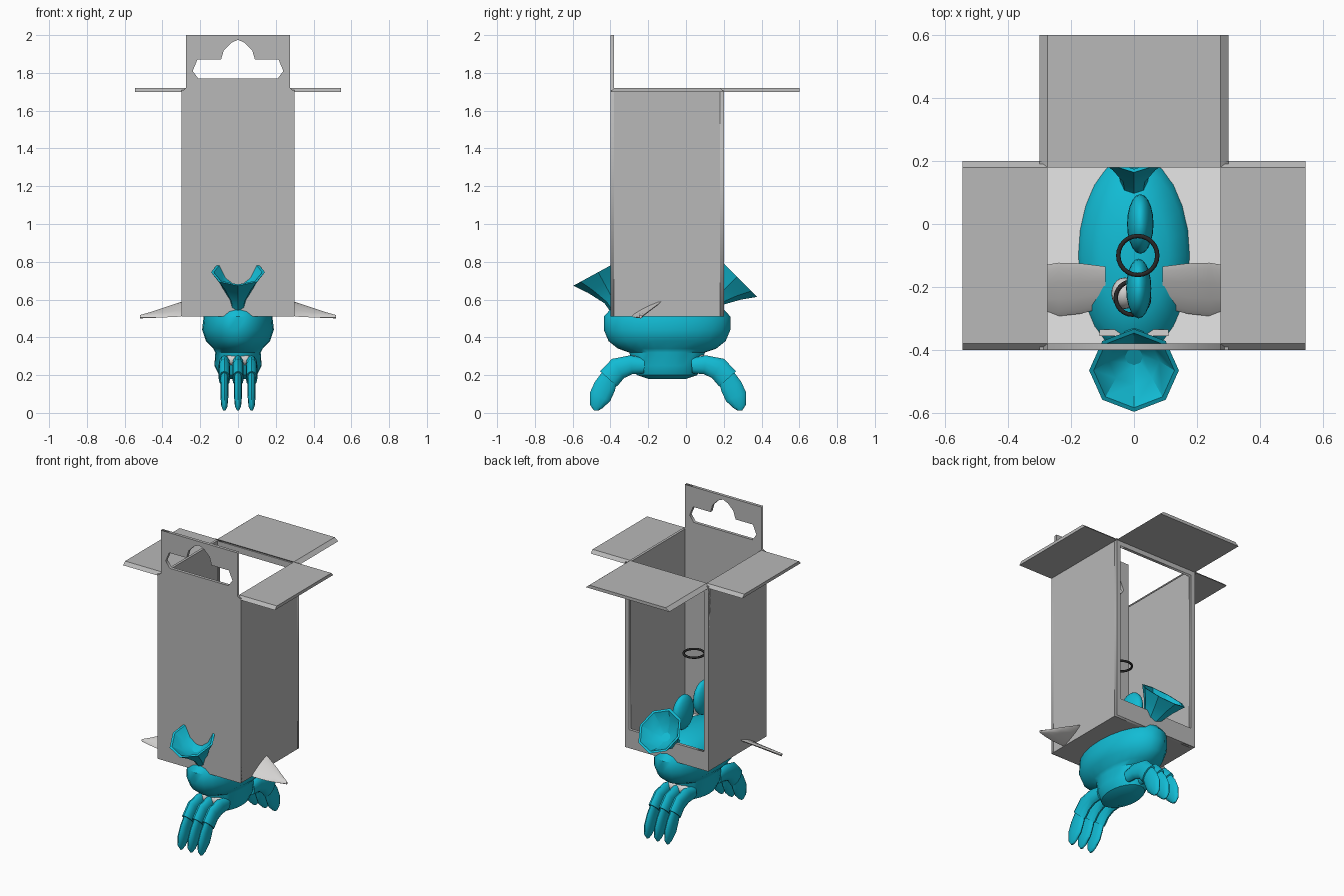
import bpy, bmesh
from math import pi, sin, cos
from mathutils import Vector, Matrix

if "Cube" in bpy.data.objects:
    bpy.data.objects.remove(bpy.data.objects["Cube"])


def material(name, rgb):
    m = bpy.data.materials.new(name)
    m.use_nodes = True
    m.diffuse_color = (*rgb, 1)
    m.node_tree.nodes["Principled BSDF"].inputs["Base Color"].default_value = (*rgb, 1)
    return m


GREY = material("card grey", (0.48, 0.48, 0.48))
PALE = material("pale grey", (0.66, 0.65, 0.64))
CYAN = material("cyan", (0.006, 0.50, 0.66))
BLACK = material("ring black", (0.02, 0.02, 0.02))
WHITE = material("floor white", (0.95, 0.95, 0.95))


def finish(name, bm, mat, smooth=None):
    bmesh.ops.recalc_face_normals(bm, faces=bm.faces[:])
    me = bpy.data.meshes.new(name)
    bm.to_mesh(me)
    bm.free()
    ob = bpy.data.objects.new(name, me)
    bpy.context.collection.objects.link(ob)
    me.materials.append(mat)
    if smooth:
        bpy.ops.object.select_all(action="DESELECT")
        ob.select_set(True)
        bpy.context.view_layer.objects.active = ob
        bpy.ops.object.shade_smooth_by_angle(angle=smooth)
    return ob


def loft(name, rings, mat, smooth=None):
    """Skin a row of closed rings and cap both ends."""
    bm = bmesh.new()
    rows = [[bm.verts.new(p) for p in r] for r in rings]
    n = len(rows[0])
    for a, b in zip(rows, rows[1:]):
        for i in range(n):
            j = (i + 1) % n
            bm.faces.new((a[i], a[j], b[j], b[i]))
    bm.faces.new(rows[0])
    bm.faces.new(rows[-1])
    return finish(name, bm, mat, smooth)


def ellipse(centre, u, v, n=16):
    c, u, v = Vector(centre), Vector(u), Vector(v)
    return [c + u * cos(2 * pi * i / n) + v * sin(2 * pi * i / n) for i in range(n)]


def block(name, lo, hi, mat):
    lo, hi = Vector(lo), Vector(hi)
    bm = bmesh.new()
    size = Matrix.Diagonal((*(hi - lo), 1))
    bmesh.ops.create_cube(bm, size=1, matrix=Matrix.Translation((lo + hi) / 2) @ size)
    return finish(name, bm, mat)


def ball(name, centre, radii, mat):
    bm = bmesh.new()
    mx = Matrix.Translation(centre) @ Matrix.Diagonal((*radii, 1))
    bmesh.ops.create_uvsphere(bm, u_segments=20, v_segments=12, radius=1, matrix=mx)
    return finish(name, bm, mat, 0.8)


def panel(name, outlines, y, mat):
    """Upright card sheet; the second outline is cut out of the first."""
    cu = bpy.data.curves.new(name, "CURVE")
    cu.dimensions, cu.fill_mode, cu.extrude = "2D", "BOTH", 0.01
    for pts in outlines:
        sp = cu.splines.new("POLY")
        sp.points.add(len(pts) - 1)
        for p, (x, z) in zip(sp.points, pts):
            p.co = (x, z, 0, 1)
        sp.use_cyclic_u = True
    ob = bpy.data.objects.new(name, cu)
    bpy.context.collection.objects.link(ob)
    ob.location.y, ob.rotation_euler.x = y, pi / 2
    cu.materials.append(mat)
    bpy.ops.object.select_all(action="DESELECT")
    ob.select_set(True)
    bpy.context.view_layer.objects.active = ob
    bpy.ops.object.convert(target="MESH")


def mirrored(half):
    return half + [(-x, z) for x, z in reversed(half) if x > 0]


# Carton: hanging front card, windowed back, sides and floor
hang_hole = mirrored([(0.21, 1.77), (0.24, 1.81), (0.215, 1.87), (0.09, 1.87),
                      (0.075, 1.92), (0.035, 1.96), (0, 1.975)])
panel("front_panel", [mirrored([(0.3, 0.51), (0.3, 1.7), (0.275, 1.72), (0.275, 2)]),
                      hang_hole], -0.39, GREY)
panel("back_window_frame", [mirrored([(0.3, 0.51), (0.3, 1.71)]),
                            mirrored([(0.27, 0.63), (0.27, 1.67)])], 0.19, GREY)
block("box_floor", (-0.3, -0.4, 0.51), (0.3, 0.2, 0.525), GREY)
block("floor_lining", (-0.275, -0.38, 0.525), (0.275, 0.18, 0.529), WHITE)
for s, side in ((1, "left"), (-1, "right")):
    block(side + "_wall", (min(s * 0.275, s * 0.3), -0.4, 0.51),
          (max(s * 0.275, s * 0.3), 0.2, 1.71), GREY)
    # Open side flaps with bevelled ends
    loft(side + "_flap", [
        [(s * 0.3, -0.4, 1.70), (s * 0.545, -0.4, 1.70), (s * 0.545, 0.2, 1.70), (s * 0.3, 0.2, 1.70)],
        [(s * 0.275, -0.38, 1.72), (s * 0.545, -0.38, 1.72), (s * 0.545, 0.18, 1.72),
         (s * 0.275, 0.18, 1.72)]], GREY)
loft("back_flap", [
    [(-0.3, 0.2, 1.70), (0.3, 0.2, 1.70), (0.3, 0.6, 1.70), (-0.3, 0.6, 1.70)],
    [(-0.275, 0.18, 1.72), (0.275, 0.18, 1.72), (0.275, 0.6, 1.72), (-0.275, 0.6, 1.72)]], GREY)

# Rounded body with a narrower belly under the carton
MID = -0.1
body = [(0.18, 0.05, 0.10), (0.20, 0.10, 0.16), (0.25, 0.125, 0.18), (0.32, 0.12, 0.20),
        (0.34, 0.13, 0.26), (0.38, 0.17, 0.31), (0.44, 0.19, 0.335), (0.51, 0.182, 0.335),
        (0.57, 0.165, 0.28), (0.61, 0.11, 0.2), (0.63, 0.04, 0.08)]
loft("body", [ellipse((0, MID, z), (rx, 0, 0), (0, ry, 0), 24) for z, rx, ry in body], CYAN, 0.7)


# Eight-sided flared cups leaning out of the front and back
def cup(name, rim, tilt):
    axis = Vector((0, sin(tilt), cos(tilt)))
    side = Vector((0, cos(tilt), -sin(tilt)))
    steps = [(-0.24, 0.04), (-0.16, 0.05), (-0.07, 0.10), (0, 0.15),
             (0, 0.135), (-0.06, 0.085), (-0.09, 0.03)]
    loft(name, [ellipse(Vector(rim) + axis * h, (r * 0.95, 0, 0), side * r, 8)
                for h, r in steps], CYAN, 0.4)


cup("front_cup", (0, -0.465, 0.745), -0.5)
cup("back_cup", (0, 0.27, 0.72), pi / 4)


# Curled three-finger claws, front and back
def finger(name, path, x, flip, width):
    rings = []
    for i, (y, z, r) in enumerate(path):
        a, b = path[max(i - 1, 0)], path[min(i + 1, len(path) - 1)]
        d = Vector((0, b[0] - a[0], b[1] - a[1])).normalized()
        across = Vector((0, -d.z, d.y)) * r
        w = width * min(1, r / 0.045)
        ring = ellipse((x, y, z), (w, 0, 0), across, 12)
        if flip:
            ring = [Vector((p.x, 2 * MID + 0.01 - p.y, p.z)) for p in ring]
        rings.append(ring)
    loft(name, rings, CYAN, 0.8)


upper = [(-0.22, 0.25, 0.04), (-0.29, 0.255, 0.05), (-0.36, 0.235, 0.06), (-0.41, 0.18, 0.06)]
lower = [(-0.40, 0.2, 0.045), (-0.43, 0.14, 0.058), (-0.455, 0.085, 0.058),
         (-0.475, 0.035, 0.035), (-0.475, 0.012, 0.012)]
for flip, end in ((False, "front"), (True, "back")):
    for x, which in ((-0.072, "right"), (0, "middle"), (0.072, "left")):
        finger(f"{end}_{which}_knuckle", upper, x, flip, 0.03)
        finger(f"{end}_{which}_claw", lower, x, flip, 0.021)
    y = 2 * MID + 0.01 + 0.27 if flip else -0.27
    ball(end + "_claw_pad", (0, y, 0.28), (0.09, 0.03, 0.03), PALE)

# Thin pale fins poking through the side walls
fin = [(0.09, -0.2, 0.065, 0.60), (0.17, -0.205, 0.08, 0.585), (0.24, -0.208, 0.085, 0.57),
       (0.31, -0.21, 0.075, 0.547), (0.40, -0.225, 0.05, 0.53), (0.47, -0.235, 0.025, 0.517),
       (0.52, -0.24, 0.006, 0.509)]
for s, side in ((1, "left"), (-1, "right")):
    loft(side + "_fin", [ellipse((s * x, y, z), (0, r, r * 0.5), (0, -0.004, 0.008), 10)
                         for x, y, r, z in fin], PALE, 0.8)

# Rounded stalks, pale details and dark loops inside the carton
ball("rear_stalk", (0.02, 0, 0.735), (0.042, 0.095, 0.11), CYAN)
ball("front_stalk", (0.015, -0.205, 0.755), (0.04, 0.095, 0.11), CYAN)
ball("pale_knob", (-0.03, -0.22, 0.67), (0.042, 0.05, 0.05), PALE)
block("pale_bar", (-0.11, -0.355, 0.56), (0.11, -0.335, 0.58), PALE)
for name, spot, r in (("upper_ring", (0.012, -0.1, 1.08), 0.062),
                      ("lower_ring", (-0.005, -0.235, 0.74), 0.053)):
    bpy.ops.mesh.primitive_torus_add(location=spot, major_radius=r, minor_radius=0.007,
                                     major_segments=24, minor_segments=8)
    ring = bpy.context.object
    ring.name = name
    ring.data.materials.append(BLACK)
    bpy.ops.object.shade_smooth_by_angle(angle=0.8)
